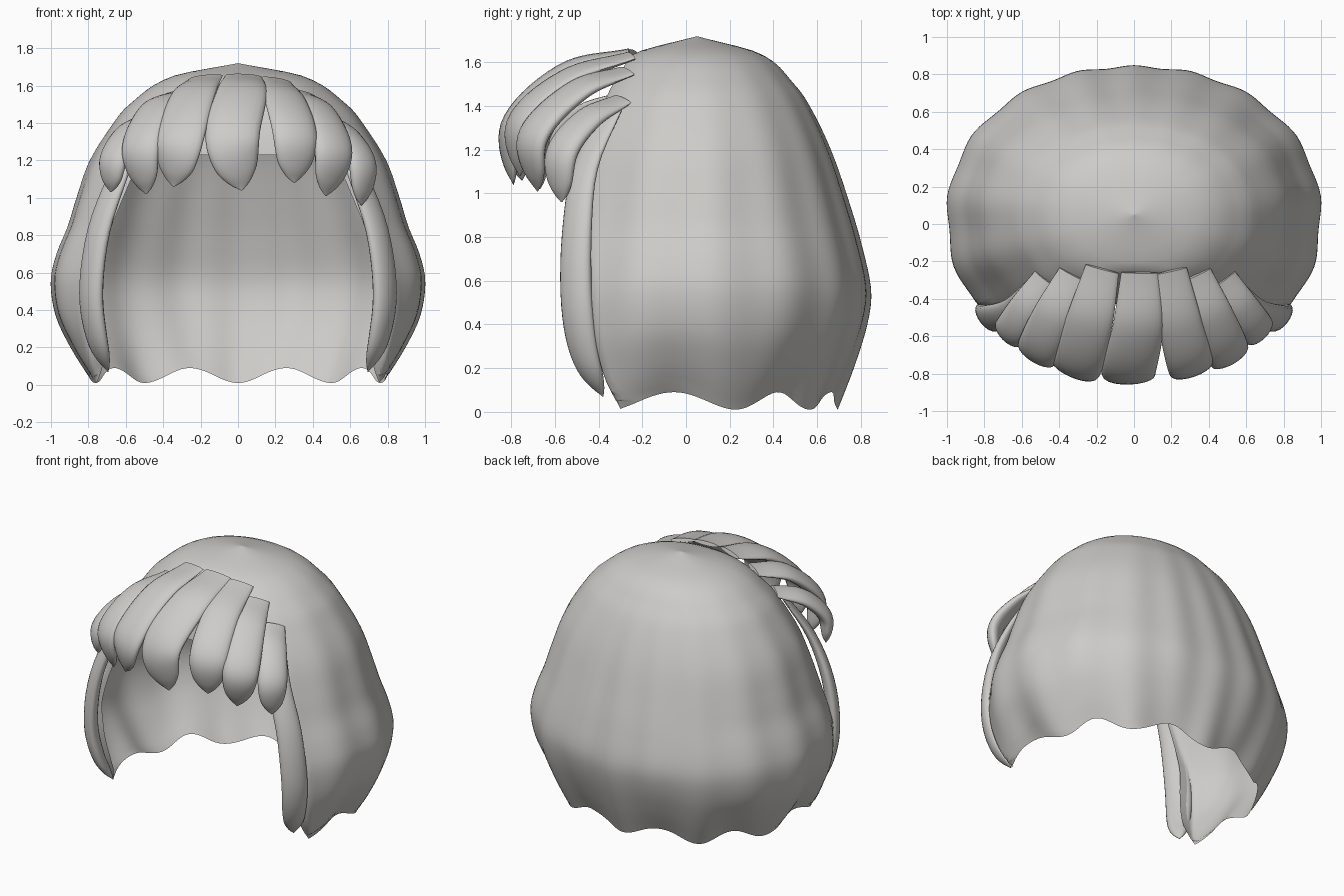
import bpy, bmesh, math
from mathutils import Vector

if "Cube" in bpy.data.objects:
    bpy.data.objects.remove(bpy.data.objects["Cube"])

mat = bpy.data.materials.new("light grey hair")
mat.diffuse_color = (0.61, 0.6, 0.58, 1)
mat.use_nodes = True
mat.node_tree.nodes["Principled BSDF"].inputs["Base Color"].default_value = mat.diffuse_color


def curve(keys, z):
    """Smooth interpolation through (z, value) keys."""
    n = len(keys)
    z = min(max(z, keys[0][0]), keys[-1][0])
    i = max(j for j in range(n - 1) if keys[j][0] <= z)

    def slope(j):
        a, b = keys[max(j - 1, 0)], keys[min(j + 1, n - 1)]
        return (b[1] - a[1]) / (b[0] - a[0])
    (z0, v0), (z1, v1) = keys[i], keys[i + 1]
    h = z1 - z0
    t = (z - z0) / h
    return ((2*t**3 - 3*t*t + 1) * v0 + (t**3 - 2*t*t + t) * h * slope(i)
            + (3*t*t - 2*t**3) * v1 + (t**3 - t*t) * h * slope(i + 1))


def finish(name, bm, angle=60):
    bmesh.ops.recalc_face_normals(bm, faces=bm.faces)
    me = bpy.data.meshes.new(name)
    bm.to_mesh(me)
    bm.free()
    ob = bpy.data.objects.new(name, me)
    bpy.context.collection.objects.link(ob)
    me.materials.append(mat)
    bpy.ops.object.select_all(action='DESELECT')
    ob.select_set(True)
    bpy.context.view_layer.objects.active = ob
    bpy.ops.object.shade_smooth_by_angle(angle=math.radians(angle))
    return ob


# Hair cap: profiles of half width, back depth, front limit, opening edge and front squareness
WIDTH = [(0, .79), (.17, .89), (.35, .97), (.55, .997), (.7, .965), (.85, .905), (1, .86),
         (1.2, .79), (1.4, .665), (1.5, .58), (1.65, .35), (1.72, 0)]
BACK = [(0, .69), (.2, .765), (.4, .825), (.55, .842), (.76, .80), (.95, .745), (1.2, .66),
        (1.4, .565), (1.5, .495), (1.64, .34), (1.72, .05)]
FRONT = [(0, -.30), (.17, -.38), (.45, -.43), (1.2, -.43), (1.45, -.36), (1.62, -.26), (1.72, -.2)]
EDGE = [(0, .76), (.1, .71), (.4, .73), (.65, .73), (1.1, .57), (1.23, .5)]
SQUARE = [(0, 3.6), (.2, 2.8), (.5, 2.3), (1, 2.2), (1.72, 2.1)]
HEM = [(0, 0), (44, 1), (77, 2), (118, 3), (150, 4)]   # waves counted from the back
YC, ZC, TOP = .05, 1.23, 1.72


def section(phi, z):
    """Point on the cap, phi measured from the back."""
    a, b = curve(WIDTH, z), curve(BACK, z) - YC
    s, c = math.sin(phi), math.cos(phi)
    p = 2.1 if c > 0 else curve(SQUARE, z)
    r = (abs(s / a) ** p + abs(c / b) ** p) ** (-1 / p)
    r *= 1 + .008 * math.cos(17 * phi) * min(1, (TOP - z) / .7)
    return r * s, max(r * c + YC, curve(FRONT, z))


def edge_angle(z):
    a, b, p = curve(WIDTH, z), curve(BACK, z) - YC, curve(SQUARE, z)
    k = min(curve(EDGE, z) / a, .99)
    return math.atan2(k * a, -b * (1 - k ** p) ** (1 / p))


bm = bmesh.new()
N, F, LOW, UP = 128, 24, 28, 18
rows = []
for k in range(LOW + 1):            # open lower part with a wavy hem
    zn = ZC * k / LOW
    e = edge_angle(zn)
    row = []
    for i in range(N + 1):
        phi = -e + 2 * e * i / N
        hem = .05 - .04 * math.cos(2 * math.pi * curve(HEM, math.degrees(abs(phi))))
        x, y = section(phi, zn)
        row.append(bm.verts.new((x, y, zn + hem * (1 - k / LOW) ** 3)))
    rows.append(row)
e = edge_angle(ZC)
for i in range(1, F):               # forehead edge closes the ring
    x, y = section(e + (2 * math.pi - 2 * e) * i / F, ZC)
    rows[-1].append(bm.verts.new((x, y, ZC)))
angles = [-e + 2 * e * i / N for i in range(N + 1)]
angles += [e + (2 * math.pi - 2 * e) * i / F for i in range(1, F)]
for k in range(1, UP):
    z = ZC + (TOP - ZC) * math.sin(math.pi / 2 * k / UP)
    rows.append([bm.verts.new((*section(p, z), z)) for p in angles])
for k in range(LOW):
    for i in range(N):
        bm.faces.new((rows[k][i], rows[k][i + 1], rows[k + 1][i + 1], rows[k + 1][i]))
M = len(angles)
for k in range(LOW, len(rows) - 1):
    for i in range(M):
        j = (i + 1) % M
        bm.faces.new((rows[k][i], rows[k][j], rows[k + 1][j], rows[k + 1][i]))
apex = bm.verts.new((0, YC, TOP))
for i in range(M):
    bm.faces.new((rows[-1][i], rows[-1][(i + 1) % M], apex))
finish("hair_cap", bm)


def lock(name, pts, width, thick, root=.68):
    """Flattened, pointed strand swept along a smooth path."""
    n, m = 28, 20
    paths = [[(i, p[a]) for i, p in enumerate(pts)] for a in range(3)]

    def at(t):
        return Vector([curve(q, t * (len(pts) - 1)) for q in paths])
    bm = bmesh.new()
    rings = []
    for k in range(n + 1):
        t = 1 - (1 - k / n) ** 1.5
        c = at(t)
        tan = (at(min(t + .02, 1)) - at(max(t - .02, 0))).normalized()
        out = c - Vector((0, .1, .85))
        side = tan.cross(out).normalized()
        nor = side.cross(tan).normalized()
        w = curve([(0, root), (.3, .92), (.65, 1), (.85, .8), (.95, .4), (1, .03)], t)
        h = curve([(0, .3), (.3, .8), (.7, 1), (.9, .65), (1, .03)], t)
        ring = []
        for i in range(m):
            u = 2 * math.pi * i / m
            ring.append(bm.verts.new(c + side * math.cos(u) * width * w
                                     + nor * math.sin(u) * thick * h))
        rings.append(ring)
    for r, s in zip(rings, rings[1:]):
        for i in range(m):
            j = (i + 1) % m
            bm.faces.new((r[i], r[j], s[j], s[i]))
    bm.faces.new(rings[0])
    bm.faces.new(rings[-1])
    finish(name, bm)


# Fringe: root, crest, bulge, tip of each strand, then half width
FRINGE = [
    ((-.48, -.29, 1.44), (-.59, -.46, 1.36), (-.665, -.58, 1.21), (-.68, -.57, 1.03), .095),
    ((-.33, -.27, 1.56), (-.44, -.50, 1.48), (-.52, -.69, 1.27), (-.49, -.67, 1.02), .115),
    ((-.17, -.24, 1.645), (-.24, -.53, 1.55), (-.31, -.765, 1.31), (-.345, -.75, 1.06), .135),
    ((.03, -.26, 1.65), (.02, -.56, 1.56), (-.03, -.80, 1.32), (.02, -.79, 1.04), .145),
    ((.20, -.25, 1.63), (.25, -.54, 1.53), (.305, -.76, 1.33), (.30, -.76, 1.08), .125),
    ((.34, -.27, 1.56), (.43, -.50, 1.47), (.51, -.70, 1.26), (.47, -.68, 1.01), .115),
    ((.49, -.29, 1.43), (.585, -.45, 1.34), (.665, -.57, 1.18), (.66, -.57, .96), .095),
]
for i, (*pts, w) in enumerate(FRINGE):
    lock(f"fringe_lock_{i + 1}", pts, w, .045)

# Long side strands framing the face
for s, name in ((-1, "left"), (1, "right")):
    pts = [(s * x, y, z) for x, y, z in ((.52, -.33, 1.40), (.64, -.46, 1.12), (.745, -.50, .82),
                                         (.785, -.50, .50), (.755, -.46, .25), (.695, -.38, .07))]
    lock(f"side_lock_{name}", pts, .085, .045)
